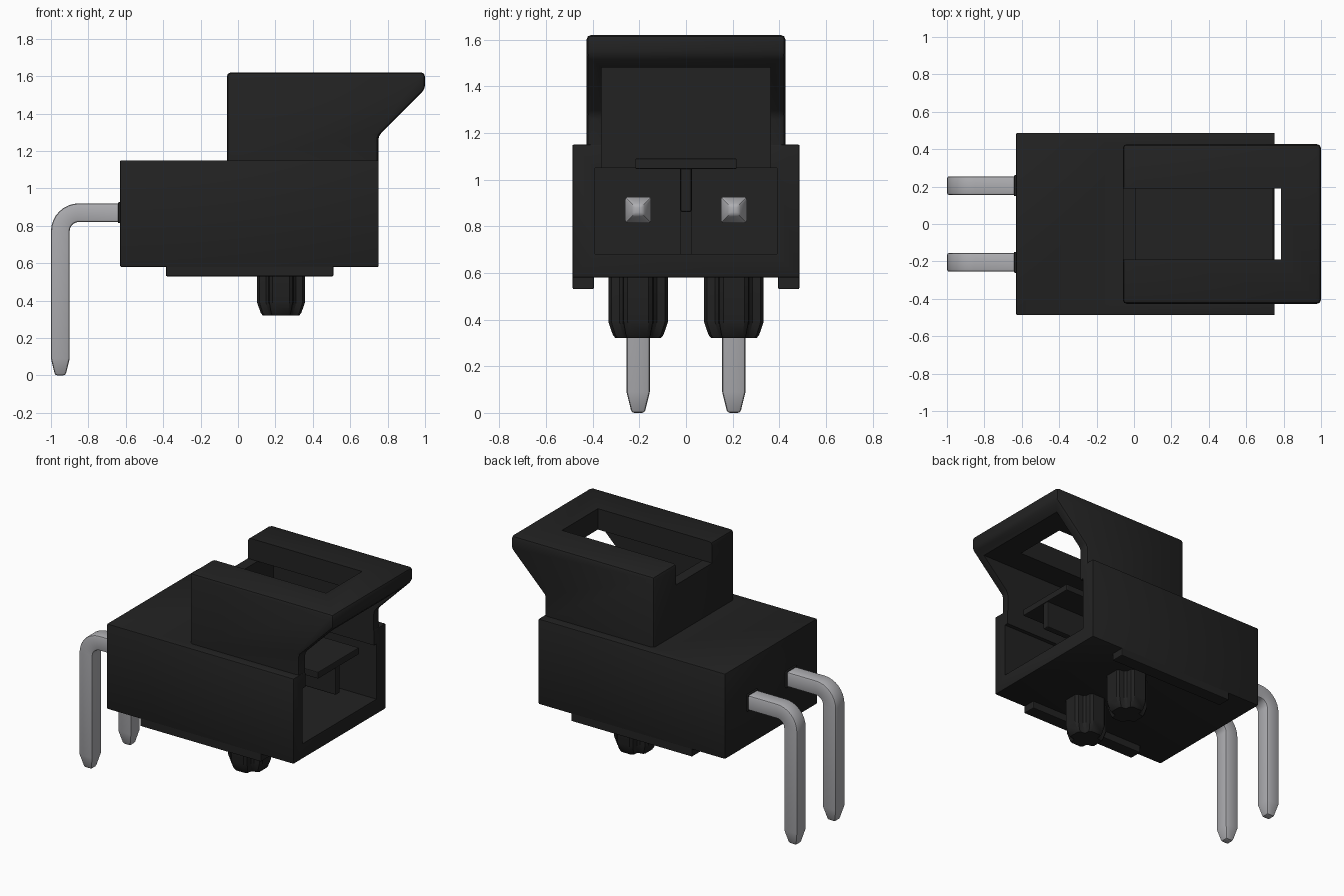
import bpy, bmesh, math

if "Cube" in bpy.data.objects:
    bpy.data.objects.remove(bpy.data.objects["Cube"])


def material(name, rgb):
    m = bpy.data.materials.new(name)
    m.diffuse_color = (*rgb, 1)
    m.use_nodes = True
    m.node_tree.nodes["Principled BSDF"].inputs["Base Color"].default_value = m.diffuse_color
    return m


BLACK = material("black plastic", (0.016, 0.016, 0.016))
METAL = material("tin metal", (0.42, 0.42, 0.44))


def finish(name, bm, mat, bevel=0, segments=2):
    bmesh.ops.recalc_face_normals(bm, faces=bm.faces)
    me = bpy.data.meshes.new(name)
    bm.to_mesh(me)
    bm.free()
    ob = bpy.data.objects.new(name, me)
    bpy.context.collection.objects.link(ob)
    me.materials.append(mat)
    bpy.ops.object.select_all(action='DESELECT')
    bpy.context.view_layer.objects.active = ob
    ob.select_set(True)
    if bevel:
        mod = ob.modifiers.new("bevel", 'BEVEL')
        mod.width, mod.segments, mod.limit_method = bevel, segments, 'ANGLE'
        bpy.ops.object.modifier_apply(modifier=mod.name)
    return ob


def box(name, x, y, z, bevel=0):
    bm = bmesh.new()
    bmesh.ops.create_cube(bm, size=1)
    for v in bm.verts:
        for i, (a, b) in enumerate((x, y, z)):
            v.co[i] = a if v.co[i] < 0 else b
    return finish(name, bm, BLACK, bevel)


def loft(name, rings, mat, bevel=0, segments=2):
    """Closed solid through a list of equal-length point rings."""
    bm = bmesh.new()
    rows = [[bm.verts.new(p) for p in r] for r in rings]
    n = len(rows[0])
    for a, b in zip(rows, rows[1:]):
        for i in range(n):
            bm.faces.new((a[i], a[(i + 1) % n], b[(i + 1) % n], b[i]))
    bm.faces.new(rows[0])
    bm.faces.new(rows[-1])
    return finish(name, bm, mat, bevel, segments)


def boolean(target, other, op):
    mod = target.modifiers.new("bool", 'BOOLEAN')
    mod.operation, mod.solver, mod.object = op, 'EXACT', other
    bpy.context.view_layer.objects.active = target
    bpy.ops.object.modifier_apply(modifier=mod.name)
    bpy.data.objects.remove(other, do_unlink=True)


def smooth(ob):
    bpy.ops.object.select_all(action='DESELECT')
    bpy.context.view_layer.objects.active = ob
    ob.select_set(True)
    bpy.ops.object.shade_smooth_by_angle(angle=math.radians(35))


# housing: lower block joined with the flared latch hood
housing = box("housing", (-0.63, 0.752), (-0.487, 0.487), (0.58, 1.15), 0.006)
profile = [(-0.06, 1.0), (-0.06, 1.62), (1.0, 1.62), (1.0, 1.53), (0.75, 1.28), (0.75, 1.0)]
hood = loft("hood", [[(x, y, z) for x, z in profile] for y in (-0.427, 0.427)], BLACK, 0.022)
boolean(housing, hood, 'UNION')

# front mouth, latch chamber, two contact sockets, latch slot and rear notch
cuts = [((0.01, 1.2), (-0.39, 0.39), (0.68, 1.05)),
        ((0.01, 1.2), (-0.363, 0.363), (1.0, 1.48)),
        ((-0.42, 0.05), (-0.39, -0.025), (0.681, 1.049)),
        ((-0.42, 0.05), (0.025, 0.39), (0.681, 1.049)),
        ((0.012, 0.785), (-0.19, 0.19), (1.3, 1.8)),
        ((-0.2, 0.1), (-0.19, 0.19), (1.481, 1.8))]
for c in cuts:
    boolean(housing, box("cutter", *c), 'DIFFERENCE')
smooth(housing)

# T-shaped guide inside the mouth
box("guide_shelf", (-0.02, 0.745), (-0.217, 0.217), (1.045, 1.09), 0.005)
box("guide_stem", (-0.02, 0.74), (-0.023, 0.023), (0.86, 1.06), 0.008)


def pin_rings(y0):
    stations = [(0.50, 0.87, 0.022, 90), (0.44, 0.87, 0.056, 90),
                (-0.60, 0.87, 0.056, 90), (-0.62, 0.87, 0.05, 90)]
    for k in range(9):                      # quarter-circle bend
        a = 90 + k * 90 / 8
        r = math.radians(a)
        stations.append((-0.85 + 0.1 * math.cos(r), 0.77 + 0.1 * math.sin(r), 0.05, a))
    stations += [(-0.95, 0.09, 0.05, 180), (-0.95, 0.0, 0.028, 180)]
    rings = []
    for x, z, h, a in stations:
        c, s = math.cos(math.radians(a)), math.sin(math.radians(a))
        rings.append([(x + u * h * c, y0 + w * h, z + u * h * s)
                      for u, w in ((1, 1), (1, -1), (-1, -1), (-1, 1))])
    return rings


def peg_rings(y0):
    rings = []
    for z, k in ((0.60, 1), (0.39, 1), (0.335, 0.85), (0.32, 0.76)):
        ring = []
        for q in range(4):                  # four rounded lobes
            for u, w in ((0.128, -0.045), (0.128, 0.045), (0.115, 0.062), (0.08, 0.066), (0.066, 0.08), (0.062, 0.115)):
                for _ in range(q):
                    u, w = -w, u
                if (u, w) not in ring:
                    ring.append((u, w))
        rings.append([(0.23 + k * u, y0 + k * w, z) for u, w in ring])
    return rings


for side, label in ((-1, "left"), (1, "right")):
    y = side * 0.205
    # bent contact pin with its collar at the rear wall
    smooth(loft(label + "_pin", pin_rings(y), METAL, 0.012))
    box(label + "_pin_collar", (-0.642, -0.6), (y - 0.056, y + 0.056), (0.814, 0.926), 0.006)
    # locating peg under the housing
    smooth(loft(label + "_peg", peg_rings(y), BLACK))
    # standoff rail along the bottom edge
    ys = sorted((side * 0.395, side * 0.486))
    box(label + "_rail", (-0.385, 0.51), ys, (0.53, 0.60), 0.006)
